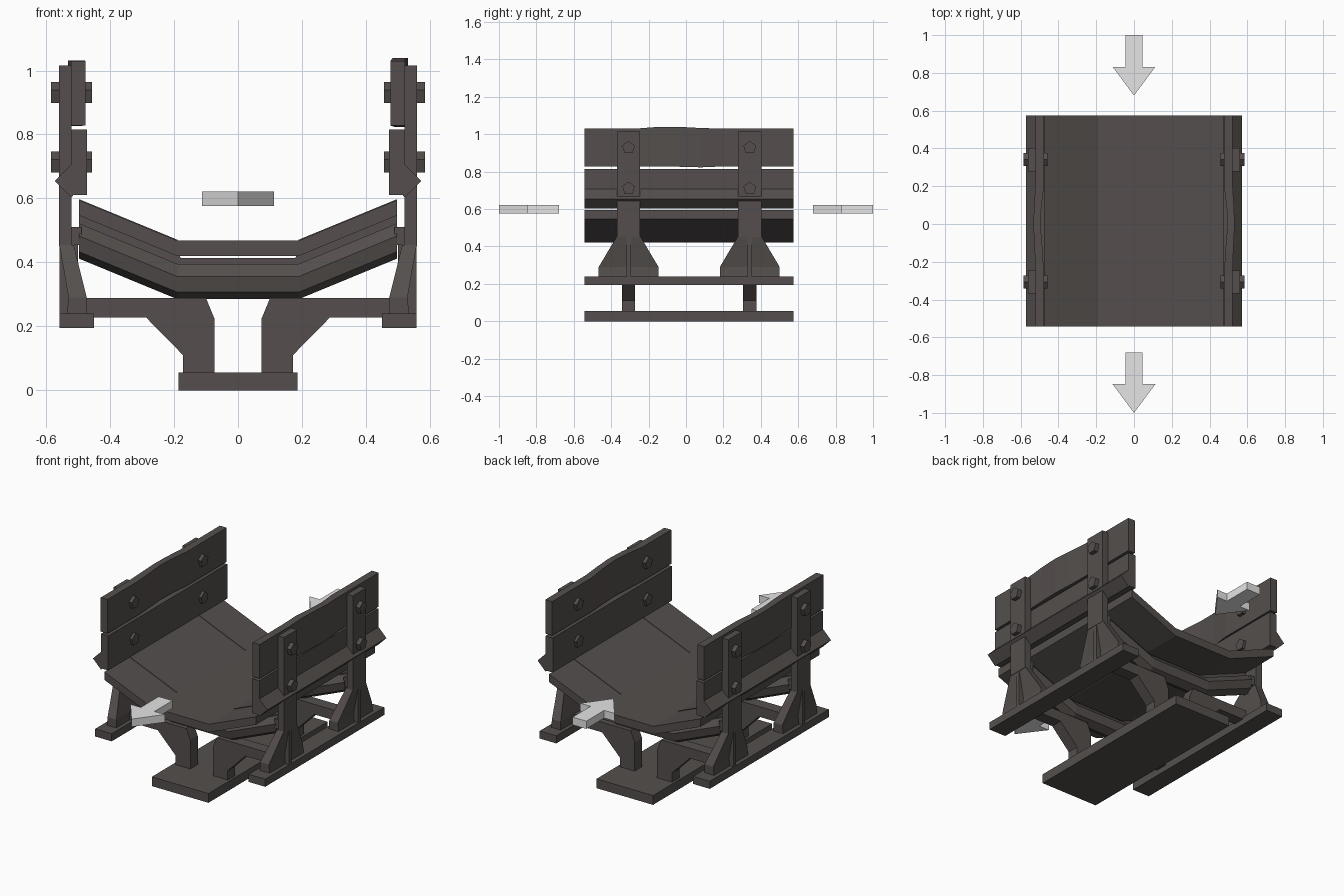
import bpy, bmesh, math

if "Cube" in bpy.data.objects:
    bpy.data.objects.remove(bpy.data.objects["Cube"])

def material(name, rgb):
    m = bpy.data.materials.new(name)
    m.diffuse_color = (*rgb, 1)
    m.use_nodes = True
    m.node_tree.nodes["Principled BSDF"].inputs["Base Color"].default_value = m.diffuse_color
    return m

DARK = material("dark grey brown", (0.089, 0.078, 0.074))
LIGHT = material("light grey", (0.78, 0.78, 0.78))

def loft(name, rings, mat=DARK):
    """Join equal rings of points into one closed solid."""
    bm = bmesh.new()
    vs = [[bm.verts.new(p) for p in r] for r in rings]
    n = len(vs[0])
    bm.faces.new(vs[0])
    bm.faces.new(vs[-1][::-1])
    for a, b in zip(vs, vs[1:]):
        for i in range(n):
            j = (i + 1) % n
            bm.faces.new((a[i], b[i], b[j], a[j]))
    bmesh.ops.recalc_face_normals(bm, faces=bm.faces)
    me = bpy.data.meshes.new(name)
    bm.to_mesh(me)
    bm.free()
    me.materials.append(mat)
    ob = bpy.data.objects.new(name, me)
    bpy.context.collection.objects.link(ob)
    return ob

def prism_y(name, pts, y0, y1):
    return loft(name, [[(x, y, z) for x, z in pts] for y in (y0, y1)])

def prism_x(name, pts, x0, x1):
    return loft(name, [[(x, y, z) for y, z in pts] for x in (x0, x1)])

def box(name, x0, x1, y0, y1, z0, z1):
    return prism_y(name, [(x0, z0), (x1, z0), (x1, z1), (x0, z1)], y0, y1)

Y0, Y1 = -0.543, 0.575          # length of the frame
STATIONS = (-0.307, 0.341)      # the two support frames
TROUGH = [(-0.498, 0.127), (-0.19, 0), (0.19, 0), (0.498, 0.127)]

# base plate and trough belt
box("base_plate", -0.186, 0.186, Y0, Y1, 0, 0.055)
prism_y("trough_belt", [(x, z + 0.468) for x, z in TROUGH] +
        [(x, z + 0.42) for x, z in TROUGH[::-1]], Y0, Y1)

for y in STATIONS:
    # seven-sided trough roller, one edge pointing down
    R = 0.058
    loft("trough_roller", [[(x, y + R * math.sin(i * math.tau / 7),
                             z + 0.343 - R * math.cos(i * math.tau / 7))
                            for i in range(7)] for x, z in TROUGH])
    # thin hanger fin between roller and belt
    half = [(0.18, 0.385), (0.498, 0.51), (0.498, 0.598), (0.19, 0.471), (0.18, 0.413)]
    prism_y("roller_fin", half + [(-x, z) for x, z in half[::-1]], y - 0.003, y + 0.003)

for s in (-1, 1):
    def sbox(name, x0, x1, *r):
        return box(name, s * x0, s * x1, *r)

    # foot rail, slanted rail and lower side board
    sbox("foot_rail", 0.45, 0.559, Y0, Y1, 0.195, 0.24)
    c, d = 0.521, 0.052
    prism_y("slanted_rail", [(s * (c + d), 0.655), (s * c, 0.655 + d),
                             (s * (c - d + 0.01), 0.655), (s * c, 0.655 - d)], Y0, Y1)
    sbox("lower_side_board", 0.473, 0.52, Y0, Y1, 0.61, 0.815)

    # upper side board, dented along its length
    bulge = 1 if s > 0 else 0.2
    rings = []
    for y, dent, top, low in [(Y0, 0, 0, 0), (-0.27, 0, 0, 0), (-0.15, 0.006, 0.009, 0),
                              (-0.03, 0.016, 0.009, -0.002), (0.08, 0.014, 0.003, -0.005),
                              (0.2, 0, 0, 0), (Y1, 0, 0, 0)]:
        zt, zb = 1.03 + top * bulge, 0.828 + low * bulge
        rings.append([(s * (0.477 + dent), y, zb), (s * (0.522 + dent * 0.6), y, zb),
                      (s * (0.522 + dent * 0.6), y, zt), (s * (0.477 + dent), y, zt)])
    loft("upper_side_board", rings)

    for y in STATIONS:
        # bent leg with arm reaching out to the side post
        prism_y("support_leg", [(s * x, z) for x, z in [
            (0.074, 0.055), (0.172, 0.055), (0.172, 0.11), (0.288, 0.228), (0.5, 0.228),
            (0.5, 0.288), (0.1, 0.288), (0.074, 0.225)]], y - 0.035, y + 0.035)
        # flared post foot leaning inward, with outer centre rib
        loft("post_gusset", [[(s * xa, y - w, z), (s * xa, y + w, z),
                              (s * xb, y + w, z), (s * xb, y - w, z)]
                             for xa, xb, w, z in [(0.473, 0.535, 0.16, 0.24),
                                                  (0.473, 0.53, 0.16, 0.29),
                                                  (0.514, 0.559, 0.062, 0.455)]])
        sbox("gusset_rib", 0.5, 0.559, y - 0.012, y + 0.012, 0.24, 0.455)
        # upright post and roller mount
        sbox("side_post", 0.52, 0.56, y - 0.062, y + 0.062, 0.45, 1.015)
        sbox("roller_mount", 0.49, 0.525, y - 0.05, y + 0.05, 0.455, 0.51)
        # five-sided bolts
        for z in (0.928, 0.71):
            prism_x("board_bolt", [(y + 0.036 * math.sin(i * math.tau / 5),
                                    z + 0.036 * math.cos(i * math.tau / 5))
                                   for i in range(5)], s * 0.457, s * 0.585)

# two direction arrows pointing along -y
for tail in (1.0, -0.68):
    pts = [(-0.045, 0), (0.045, 0), (0.045, -0.168), (0.113, -0.168),
           (0, -0.32), (-0.113, -0.168), (-0.045, -0.168)]
    loft("direction_arrow", [[(x, tail + y, z) for x, y in pts] for z in (0.576, 0.622)], LIGHT)
